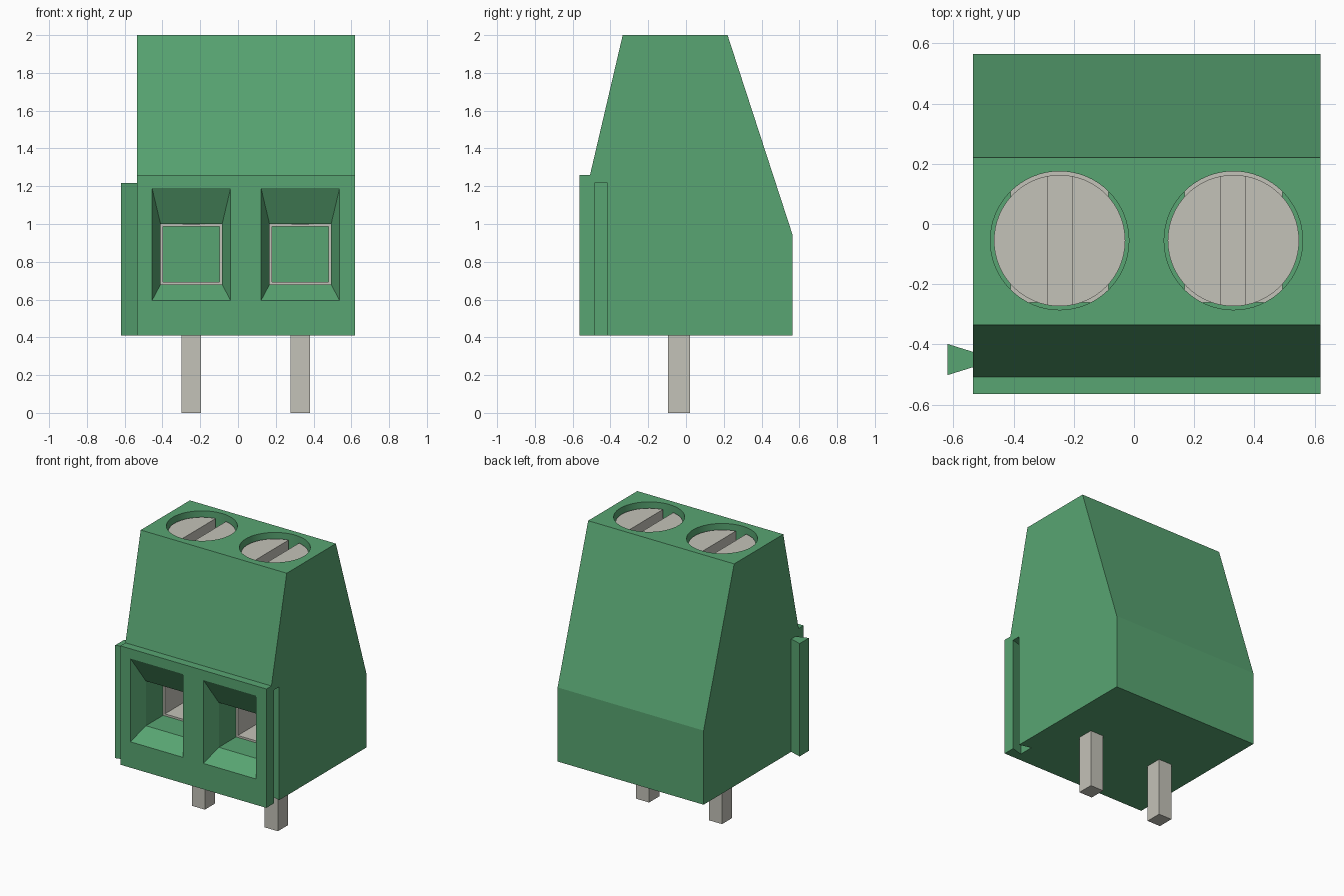
import bpy
import bmesh
import math

if "Cube" in bpy.data.objects:
    bpy.data.objects.remove(bpy.data.objects["Cube"], do_unlink=True)


def material(name, color):
    m = bpy.data.materials.new(name)
    m.diffuse_color = (*color, 1)
    m.use_nodes = True
    bsdf = next(n for n in m.node_tree.nodes if n.type == 'BSDF_PRINCIPLED')
    bsdf.inputs["Base Color"].default_value = (*color, 1)
    return m


GREEN = material("green plastic", (0.098, 0.375, 0.168))
METAL = material("grey metal", (0.55, 0.54, 0.48))


def loft(name, rings, mat):
    """Closed solid through matching rings of points."""
    bm = bmesh.new()
    loops = [[bm.verts.new(p) for p in ring] for ring in rings]
    n = len(loops[0])
    for a, b in zip(loops, loops[1:]):
        for i in range(n):
            j = (i + 1) % n
            bm.faces.new((a[i], a[j], b[j], b[i]))
    bm.faces.new(loops[0][::-1])
    bm.faces.new(loops[-1])
    bmesh.ops.recalc_face_normals(bm, faces=bm.faces[:])
    mesh = bpy.data.meshes.new(name)
    bm.to_mesh(mesh)
    bm.free()
    mesh.materials.append(mat)
    ob = bpy.data.objects.new(name, mesh)
    bpy.context.collection.objects.link(ob)
    return ob


def prism(name, outline, z0, z1, mat):
    return loft(name, [[(x, y, z) for x, y in outline] for z in (z0, z1)], mat)


def box(name, x0, x1, y0, y1, z0, z1, mat):
    return prism(name, [(x0, y0), (x1, y0), (x1, y1), (x0, y1)], z0, z1, mat)


def cylinder(name, x, y, r, z0, z1, mat, n=64):
    ring = [(x + r * math.cos(2 * math.pi * i / n),
             y + r * math.sin(2 * math.pi * i / n)) for i in range(n)]
    return prism(name, ring, z0, z1, mat)


def rect(y, x0, x1, z0, z1):
    return [(x0, y, z0), (x1, y, z0), (x1, y, z1), (x0, y, z1)]


def cut(ob, cutters):
    """Subtract each cutter, apply the result and drop the cutters."""
    for c in cutters:
        c.hide_render = True
        mod = ob.modifiers.new("cut", 'BOOLEAN')
        mod.operation = 'DIFFERENCE'
        mod.solver = 'EXACT'
        mod.object = c
    dg = bpy.context.evaluated_depsgraph_get()
    mesh = bpy.data.meshes.new_from_object(ob.evaluated_get(dg))
    ob.modifiers.clear()
    ob.data = mesh
    for c in cutters:
        bpy.data.objects.remove(c, do_unlink=True)


# Housing: side profile extruded across the width
profile = [(-0.565, 0.41), (-0.565, 1.26), (-0.508, 1.26), (-0.335, 2.0),
           (0.22, 2.0), (0.565, 0.94), (0.565, 0.41)]
housing = loft("housing", [[(x, y, z) for y, z in profile] for x in (-0.535, 0.62)], GREEN)

POLES = (("right", -0.247), ("left", 0.33))
SCREW_Y = -0.055
CLAMP_FRONT, CLAMP_BACK = -0.26, 0.20
cutters = []
smooth = [housing]

for side, x in POLES:
    # Screw shaft and tapered wire entry
    cutters.append(cylinder("screw_hole_cutter", x, SCREW_Y, 0.23, 0.99, 2.1, GREEN))
    outer = (x - 0.208, x + 0.208, 0.595, 1.19)
    inner = (x - 0.163, x + 0.163, 0.68, 1.0)
    cutters.append(loft("wire_entry_cutter",
                        [rect(-0.62, *outer), rect(-0.565, *outer),
                         rect(-0.455, *inner), rect(CLAMP_BACK, *inner)], GREEN))

    # Metal clamp: thin square tube behind the wire entry
    clamp = box(side + "_clamp", x - 0.163, x + 0.163, CLAMP_FRONT, CLAMP_BACK, 0.68, 1.0, METAL)
    cut(clamp, [box("clamp_cutter", x - 0.149, x + 0.149, -0.4, 0.4, 0.694, 0.986, METAL)])

    # Slotted screw
    screw = cylinder(side + "_screw", x, SCREW_Y, 0.218, 0.995, 1.96, METAL)
    cut(screw, [box("slot_cutter", x - 0.041, x + 0.041, -0.4, 0.3, 1.86, 2.1, METAL)])
    smooth.append(screw)

    # Solder pin
    box(side + "_pin", x - 0.052, x + 0.052, -0.095, 0.02, 0.0, 0.42, METAL)

# Dovetail groove on one side, matching rail on the other
RAIL_Y = -0.45
cutters.append(prism("groove_cutter",
                     [(0.64, RAIL_Y - 0.025), (0.64, RAIL_Y + 0.025),
                      (0.535, RAIL_Y + 0.054), (0.535, RAIL_Y - 0.054)], 0.3, 1.22, GREEN))
cut(housing, cutters)
prism("dovetail_rail",
      [(-0.62, RAIL_Y - 0.052), (-0.62, RAIL_Y + 0.052),
       (-0.53, RAIL_Y + 0.024), (-0.53, RAIL_Y - 0.024)], 0.41, 1.217, GREEN)

# Smooth round walls, keep sharp edges
bpy.ops.object.select_all(action='DESELECT')
for ob in smooth:
    ob.select_set(True)
bpy.context.view_layer.objects.active = housing
bpy.ops.object.shade_smooth_by_angle(angle=math.radians(12))
